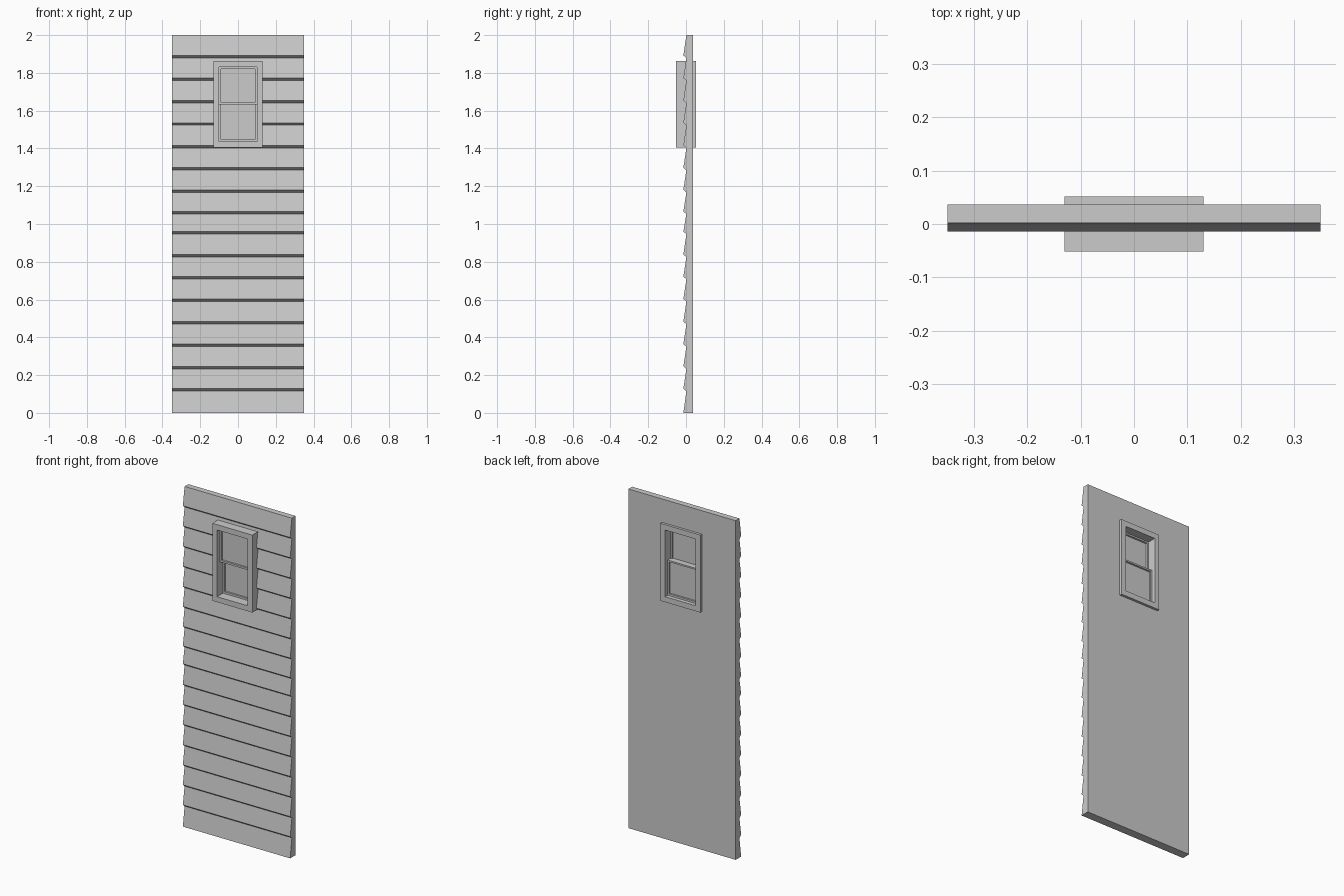
import bpy, bmesh

if "Cube" in bpy.data.objects:
    bpy.data.objects.remove(bpy.data.objects["Cube"])


def make_object(name, bm):
    bmesh.ops.recalc_face_normals(bm, faces=bm.faces[:])
    mesh = bpy.data.meshes.new(name)
    bm.to_mesh(mesh)
    bm.free()
    obj = bpy.data.objects.new(name, mesh)
    bpy.context.collection.objects.link(obj)
    return obj


def box(name, x0, x1, y0, y1, z0, z1):
    bm = bmesh.new()
    bmesh.ops.create_cube(bm, size=1)
    for v in bm.verts:
        v.co.x = x0 if v.co.x < 0 else x1
        v.co.y = y0 if v.co.y < 0 else y1
        v.co.z = z0 if v.co.z < 0 else z1
    return make_object(name, bm)


def ring(name, outer, inner, y0, y1):
    """Rectangular frame; outer and inner are (half width, bottom, top)."""
    bm = bmesh.new()

    def loop(rect, y):
        w, b, t = rect
        return [bm.verts.new((x, y, z)) for x, z in ((-w, b), (w, b), (w, t), (-w, t))]

    loops = [loop(outer, y0), loop(outer, y1), loop(inner, y1), loop(inner, y0)]
    for k in range(4):
        a, b = loops[k], loops[(k + 1) % 4]
        for i in range(4):
            j = (i + 1) % 4
            bm.faces.new((a[i], a[j], b[j], b[i]))
    return make_object(name, bm)


# Wall: clapboard profile in y/z, extruded across x
BACK, FACE, LIP, HALF = 0.037, 0.002, -0.014, 0.35
seams = [0.122, 0.24, 0.358, 0.477, 0.597, 0.715, 0.832, 0.954,
         1.06, 1.175, 1.292, 1.41, 1.53, 1.648, 1.767, 1.886]
profile = [(BACK, 0), (LIP, 0)]
for z in seams:
    profile += [(FACE, z - 0.007), (LIP, z + 0.006)]
profile += [(FACE, 2), (BACK, 2)]
bm = bmesh.new()
face = bm.faces.new([bm.verts.new((-HALF, y, z)) for y, z in profile])
side = bmesh.ops.extrude_face_region(bm, geom=[face], use_keep_orig=True)
for v in side["geom"]:
    if isinstance(v, bmesh.types.BMVert):
        v.co.x = HALF
wall = make_object("clapboard_wall", bm)

# Window hole through the wall
cutter = box("window_cutter", -0.115, 0.115, -0.2, 0.2, 1.42, 1.846)
cutter.hide_render = True
mod = wall.modifiers.new("window_hole", 'BOOLEAN')
mod.operation = 'DIFFERENCE'
mod.solver = 'EXACT'
mod.object = cutter
bpy.context.view_layer.objects.active = wall
bpy.ops.object.modifier_apply(modifier=mod.name)
bpy.data.objects.remove(cutter)

# Casing that stands proud of both wall faces
ring("window_casing", (0.13, 1.405, 1.862), (0.10, 1.437, 1.83), -0.052, 0.052)

# Two sashes, the upper one outside the lower one, each with a pane
for label, y, bottom, top in (("upper", -0.012, 1.632, 1.83),
                              ("lower", 0.016, 1.437, 1.645)):
    ring(label + "_sash", (0.10, bottom, top), (0.091, bottom + 0.011, top - 0.009),
         y - 0.013, y + 0.013)
    box(label + "_glass", -0.095, 0.095, y - 0.002, y + 0.002, bottom + 0.004, top - 0.004)
